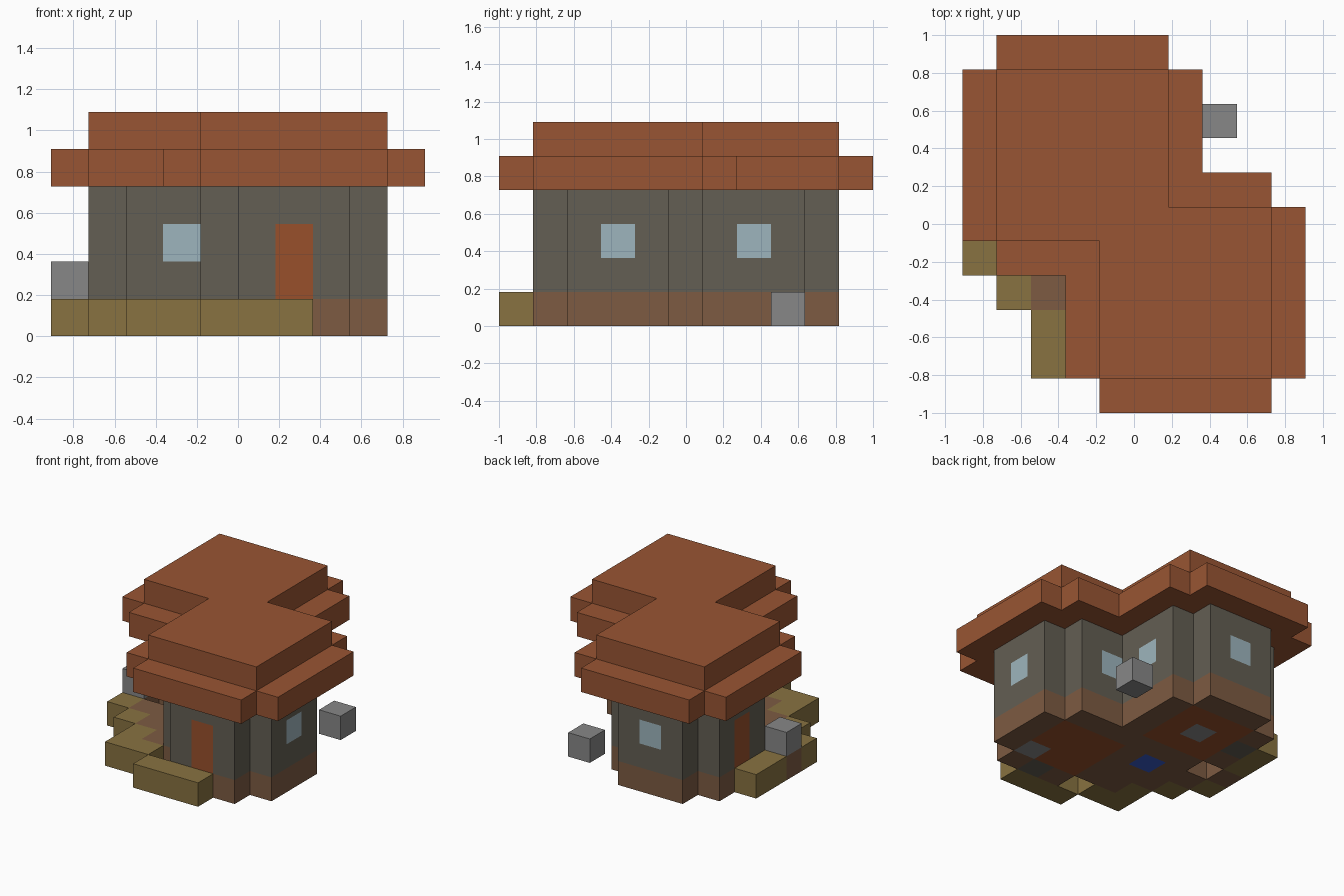
import bpy
import bmesh
from mathutils import Vector

if "Cube" in bpy.data.objects:
    bpy.data.objects.remove(bpy.data.objects["Cube"])

U = 2 / 11                      # edge of one block
ORIGIN = Vector((-5, -5.5, 0))  # grid corner, in blocks
BACK, FRONT = (3, 7), (6, 3)    # centre columns of the two rooms
ROOMS = (BACK, FRONT)


def material(name, rgb):
    linear = [((c / 255 + 0.055) / 1.055) ** 2.4 for c in rgb] + [1]
    mat = bpy.data.materials.new(name)
    mat.use_nodes = True
    mat.diffuse_color = linear
    shader = mat.node_tree.nodes["Principled BSDF"]
    shader.inputs["Base Color"].default_value = linear
    shader.inputs["Roughness"].default_value = 0.9
    return mat


ROOF = material("roof_clay", (153, 85, 51))
WALL = material("wall_plaster", (99, 94, 83))
EARTH = material("brown_earth", (125, 91, 66))
GRASS = material("dry_grass", (136, 114, 65))
STONE = material("grey_stone", (135, 135, 135))
GLASS = material("pale_glass", (158, 181, 189))
WOOD = material("orange_wood", (153, 80, 43))
WATER = material("blue_water", (57, 90, 200))

blocks = {}   # grid cell -> part name; later parts replace earlier ones
finish = {}   # part name -> material


def put(name, mat, columns, levels):
    finish[name] = mat
    for i, j in columns:
        for k in levels:
            blocks[(i, j, k)] = name


def square(centre, radius, cut_corners=False):
    span = range(-radius, radius + 1)
    return {(centre[0] + a, centre[1] + b) for a in span for b in span
            if not (cut_corners and abs(a) == radius and abs(b) == radius)}


def rooms(radius, cut_corners=False):
    return square(BACK, radius, cut_corners) | square(FRONT, radius, cut_corners)


# Foundation, walls and floor
ring = rooms(2, True) - rooms(1)
put("foundation", EARTH, ring, [0])
put("walls", WALL, ring, range(1, 4))
put("floor", WOOD, rooms(1), [0])
put("floor_stones", STONE, [BACK, (7, 2)], [0])

# A door or a window in the middle of each side of each room
for label, (ci, cj), door_side in (("back", BACK, "right"), ("front", FRONT, "front")):
    for side, (a, b) in {"left": (2, 0), "right": (-2, 0),
                         "front": (0, -2), "rear": (0, 2)}.items():
        column = [(ci + a, cj + b)]
        if side == door_side:
            put(label + "_door", WOOD, column, [1, 2])
            put(label + "_threshold", WALL, column, [0])
        else:
            put(f"{label}_room_{side}_window", GLASS, column, [2])

# Two stepped roof layers
put("roof_eaves", ROOF, rooms(3, True), [4])
put("roof_top", ROOF, rooms(2), [5])

# Yard in the corner between the rooms
put("front_step", GRASS, [(i, 0) for i in (4, 5, 6)], [0])
put("side_step", GRASS, [(0, j) for j in (4, 6, 7)], [0])
put("yard_grass", GRASS, [(2, 1), (3, 1), (2, 2), (1, 3)], [0])
put("yard_path", EARTH, [(0, 5), (1, 4), (2, 4), (2, 3), (3, 3), (3, 2)], [0])
put("pool", WATER, [(3, 4)], [0])
put("yard_stone", STONE, [(0, 5)], [1])
put("rear_stone", STONE, [(7, 8)], [0])


def build(name):
    """Make one object from the exposed block sides of a part."""
    bm = bmesh.new()
    for cell in [c for c, part in blocks.items() if part == name]:
        middle = Vector(cell) + Vector((0.5, 0.5, 0.5))
        for axis in range(3):
            for sign in (-1, 1):
                normal = Vector((0, 0, 0))
                normal[axis] = sign
                if tuple(int(v) for v in Vector(cell) + normal) in blocks:
                    continue
                p, q = Vector((0, 0, 0)), Vector((0, 0, 0))
                p[(axis + 1) % 3] = 0.5
                q[(axis + 2) % 3] = 0.5 * sign
                face_mid = middle + normal / 2 + ORIGIN
                bm.faces.new([bm.verts.new((face_mid + p * s + q * t) * U)
                              for s, t in ((-1, -1), (1, -1), (1, 1), (-1, 1))])
    bmesh.ops.remove_doubles(bm, verts=bm.verts, dist=U / 100)
    mesh = bpy.data.meshes.new(name)
    bm.to_mesh(mesh)
    bm.free()
    mesh.materials.append(finish[name])
    bpy.context.collection.objects.link(bpy.data.objects.new(name, mesh))


for part_name in finish:
    build(part_name)
